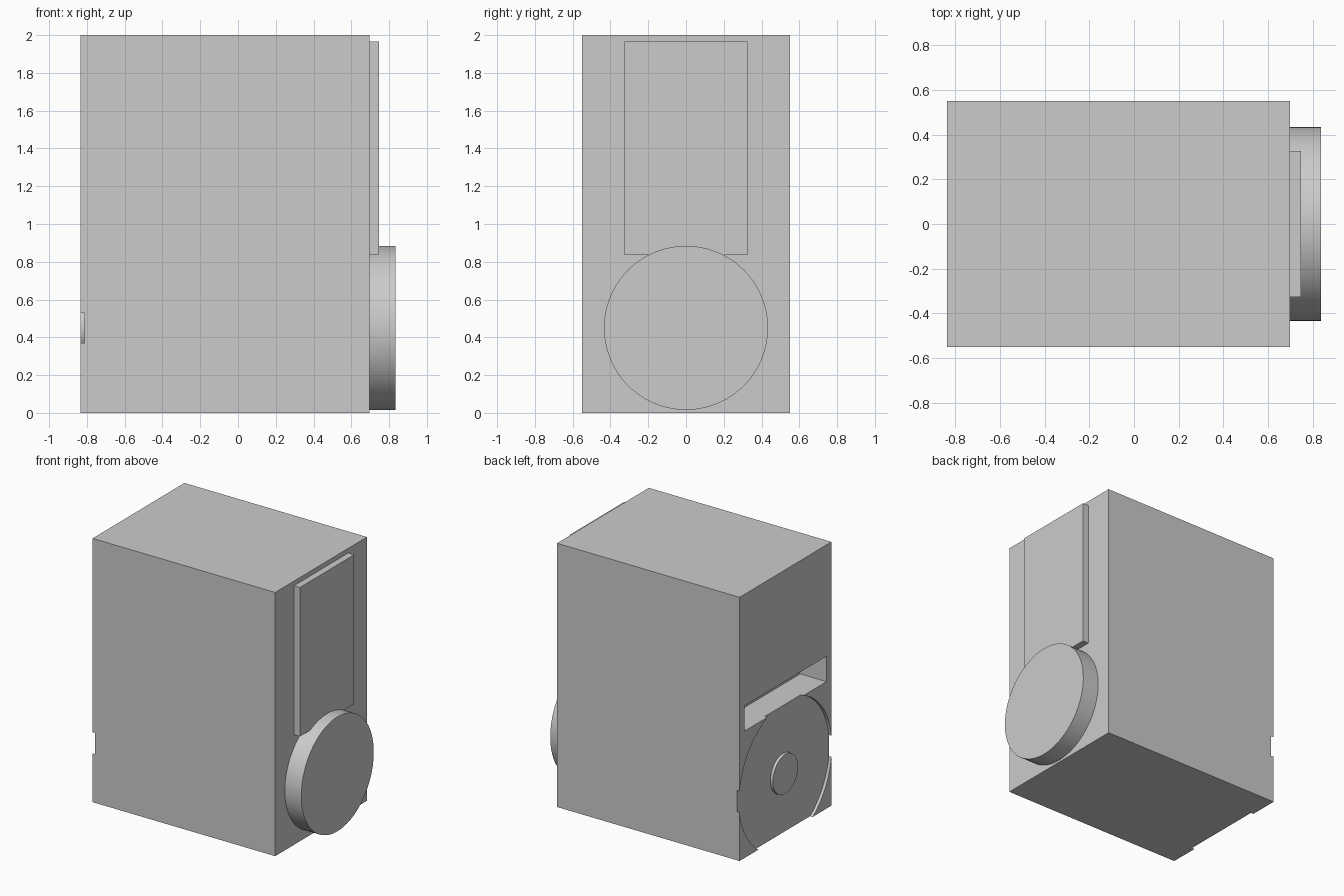
import bpy
import math

cube = bpy.data.objects.get("Cube")
if cube:
    bpy.data.objects.remove(cube, do_unlink=True)

# Single plain finish
grey = bpy.data.materials.new("light grey")
grey.use_nodes = True
colour = (0.6, 0.6, 0.6, 1)
grey.diffuse_color = colour
grey.node_tree.nodes["Principled BSDF"].inputs["Base Color"].default_value = colour

LEFT, RIGHT = -0.835, 0.697   # body side faces
AXIS_Z = 0.45                 # height of the round parts
RECESS = 0.022


def finish(obj, name):
    obj.name = name
    obj.data.materials.append(grey)
    return obj


def box(name, x, y, z):
    """Box from (low, high) pairs on each axis."""
    spans = (x, y, z)
    bpy.ops.mesh.primitive_cube_add(size=1, location=[(a + b) / 2 for a, b in spans])
    obj = bpy.context.object
    obj.scale = [b - a for a, b in spans]
    bpy.ops.object.transform_apply(location=False, rotation=False, scale=True)
    return finish(obj, name)


def disc(name, x, radius):
    """Disc lying along the x axis between two x values."""
    bpy.ops.mesh.primitive_cylinder_add(
        vertices=96, radius=radius, depth=x[1] - x[0],
        location=(sum(x) / 2, 0, AXIS_Z), rotation=(0, math.pi / 2, 0))
    bpy.ops.object.transform_apply(location=False, rotation=True, scale=False)
    bpy.ops.object.shade_smooth_by_angle(angle=math.radians(30))
    return finish(bpy.context.object, name)


def cut(target, cutter):
    mod = target.modifiers.new(cutter.name, "BOOLEAN")
    mod.operation = "DIFFERENCE"
    mod.solver = "EXACT"
    mod.object = cutter
    bpy.context.view_layer.objects.active = target
    bpy.ops.object.modifier_apply(modifier=mod.name)
    bpy.data.objects.remove(cutter, do_unlink=True)


# Body with a wide round recess and a slot on one side
body = box("body", (LEFT, RIGHT), (-0.55, 0.55), (0, 2))
cut(body, disc("recess_cutter", (LEFT - 0.1, LEFT + RECESS), 0.556))
cut(body, box("slot_cutter", (LEFT - 0.1, LEFT + 0.22), (-0.49, 0.49), (0.963, 1.155)))
bpy.ops.object.select_all(action="DESELECT")
body.select_set(True)
bpy.context.view_layer.objects.active = body
bpy.ops.object.shade_smooth_by_angle(angle=math.radians(30))

# Hub standing in the recess
disc("recess_hub", (LEFT, LEFT + RECESS + 0.01), 0.15)

# Raised panel and round boss on the other side
box("side_panel", (RIGHT - 0.01, 0.747), (-0.326, 0.326), (0.835, 1.965))
disc("round_boss", (RIGHT - 0.01, 0.835), 0.434)
